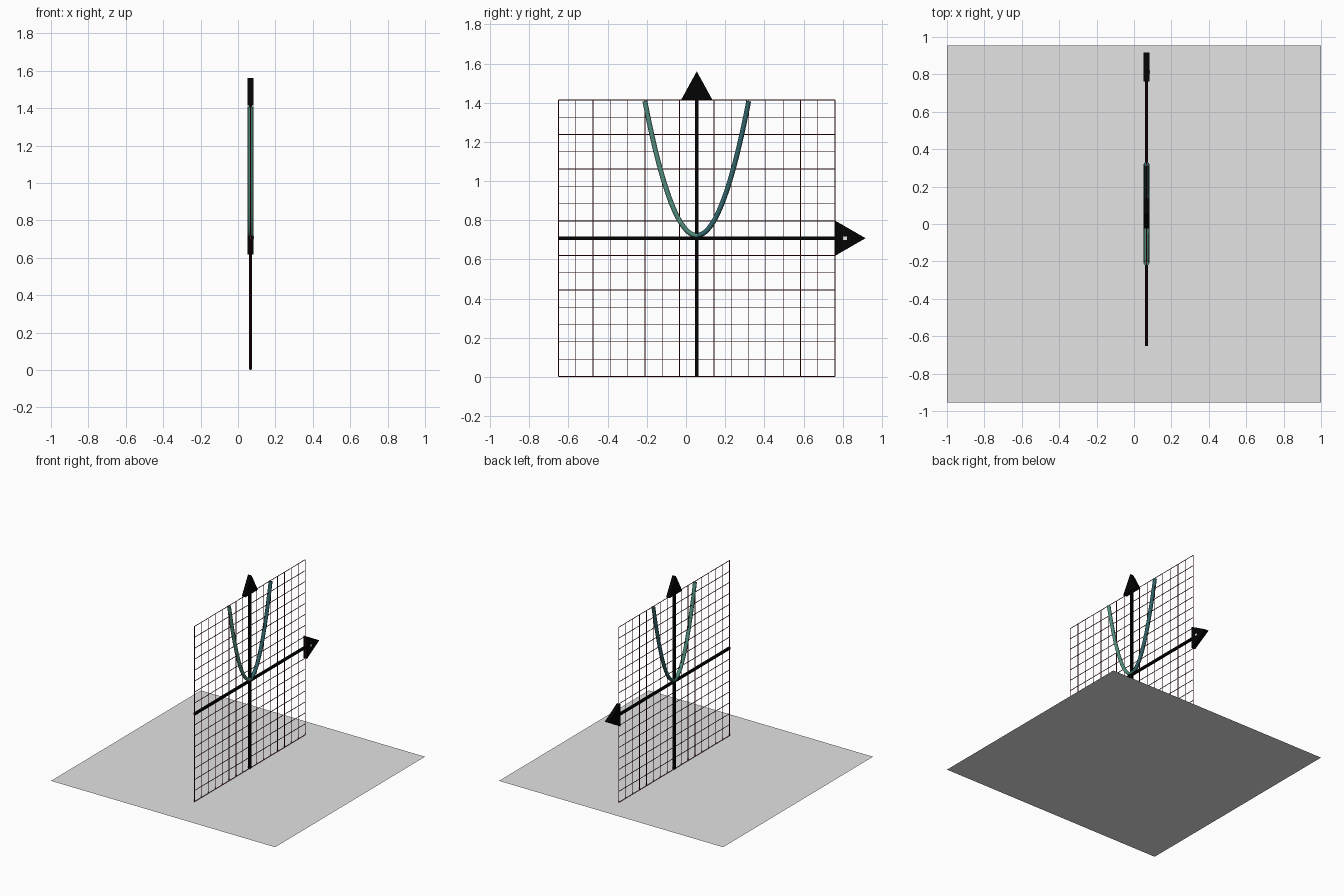
import bpy, bmesh
from mathutils import Vector

if "Cube" in bpy.data.objects:
    bpy.data.objects.remove(bpy.data.objects["Cube"])

X, YC, ZC = 0.067, 0.055, 0.708      # plane of the graph and its origin
HALF, CELLS = 0.706, 16              # half size of the grid, cells per side


def material(name, rgb):
    m = bpy.data.materials.new(name)
    m.diffuse_color = (*rgb, 1)
    m.use_nodes = True
    m.node_tree.nodes["Principled BSDF"].inputs["Base Color"].default_value = m.diffuse_color
    return m


GREY = material("floor grey", (0.77, 0.77, 0.77))
BLACK = material("axis black", (0.001, 0.001, 0.001))
RED = material("grid dark red", (0.1, 0.004, 0.005))
GREEN = material("curve green", (0.085, 0.27, 0.21))
TEAL = material("curve teal", (0.03, 0.125, 0.14))
WHITE = material("mark white", (0.8, 0.8, 0.8))


def finish(name, bm, *mats):
    me = bpy.data.meshes.new(name)
    bm.to_mesh(me)
    bm.free()
    for m in mats:
        me.materials.append(m)
    ob = bpy.data.objects.new(name, me)
    bpy.context.collection.objects.link(ob)
    return ob


def add_box(bm, centre, size):
    vs = bmesh.ops.create_cube(bm, size=1)["verts"]
    for v in vs:
        v.co = Vector(a * b + c for a, b, c in zip(v.co, size, centre))


# floor sheet
bm = bmesh.new()
bm.faces.new([bm.verts.new((x, y, 0)) for x, y in
              ((-1, -0.955), (1, -0.955), (1, 0.955), (-1, 0.955))])
finish("floor", bm, GREY)

# grid of thin bars
bm = bmesh.new()
W = 0.0035
for i in range(CELLS + 1):
    d = -HALF + 2 * HALF * i / CELLS
    add_box(bm, (X, YC + d, ZC), (W, W, 2 * HALF))
    add_box(bm, (X, YC, ZC + d), (W, 2 * HALF, W))
finish("grid", bm, RED)

# two axes
T = 0.017
for name, size in (("vertical_axis", (T, T, 2 * HALF)),
                   ("horizontal_axis", (T, 2 * HALF, T))):
    bm = bmesh.new()
    add_box(bm, (X, YC, ZC), size)
    finish(name, bm, BLACK)


# flat triangular arrowheads
def arrow(name, pts, t=0.032):
    bm = bmesh.new()
    f = bm.faces.new([bm.verts.new((X - t / 2, y, z)) for y, z in pts])
    ext = bmesh.ops.extrude_face_region(bm, geom=[f])["geom"]
    bmesh.ops.translate(bm, vec=(t, 0, 0),
                        verts=[g for g in ext if isinstance(g, bmesh.types.BMVert)])
    bmesh.ops.recalc_face_normals(bm, faces=bm.faces)
    finish(name, bm, BLACK)


end = HALF
arrow("vertical_arrowhead", [(YC - 0.08, ZC + end), (YC + 0.08, ZC + end), (YC, 1.56)])
arrow("horizontal_arrowhead", [(YC + end, ZC - 0.09), (YC + end, ZC + 0.09), (0.917, ZC)])

# small pale mark on the horizontal arrowhead
bm = bmesh.new()
add_box(bm, (X + 0.0165, 0.812, ZC), (0.002, 0.022, 0.016))
finish("arrow_mark", bm, WHITE)

# parabola tube: oval rings swept along the curve
bm = bmesh.new()
N, R, SIDES, REACH = 48, 0.0125, 12, 0.265
A = (1.408 - 0.722) / REACH ** 2
circle = bmesh.new()
ring_pts = [v.co.copy() for v in bmesh.ops.create_circle(
    circle, segments=SIDES, radius=R)["verts"]]
circle.free()
rings = []
for i in range(N + 1):
    s = REACH * (2 * i / N - 1)
    normal = Vector((0, -2 * A * s, 1)).normalized()
    p = Vector((X, YC + s, 0.722 + A * s * s))
    rings.append([bm.verts.new(p + Vector((c.x * 1.2, 0, 0)) + normal * c.y)
                  for c in ring_pts])
for a, b in zip(rings, rings[1:]):
    for k in range(SIDES):
        j = (k + 1) % SIDES
        bm.faces.new((a[k], a[j], b[j], b[k]))
bm.faces.new(rings[0])
bm.faces.new(rings[-1])
bmesh.ops.recalc_face_normals(bm, faces=bm.faces)
for f in bm.faces:
    f.smooth = len(f.verts) == 4
    f.material_index = int(f.calc_center_median().y > YC)   # green left, teal right
finish("parabola", bm, GREEN, TEAL)
